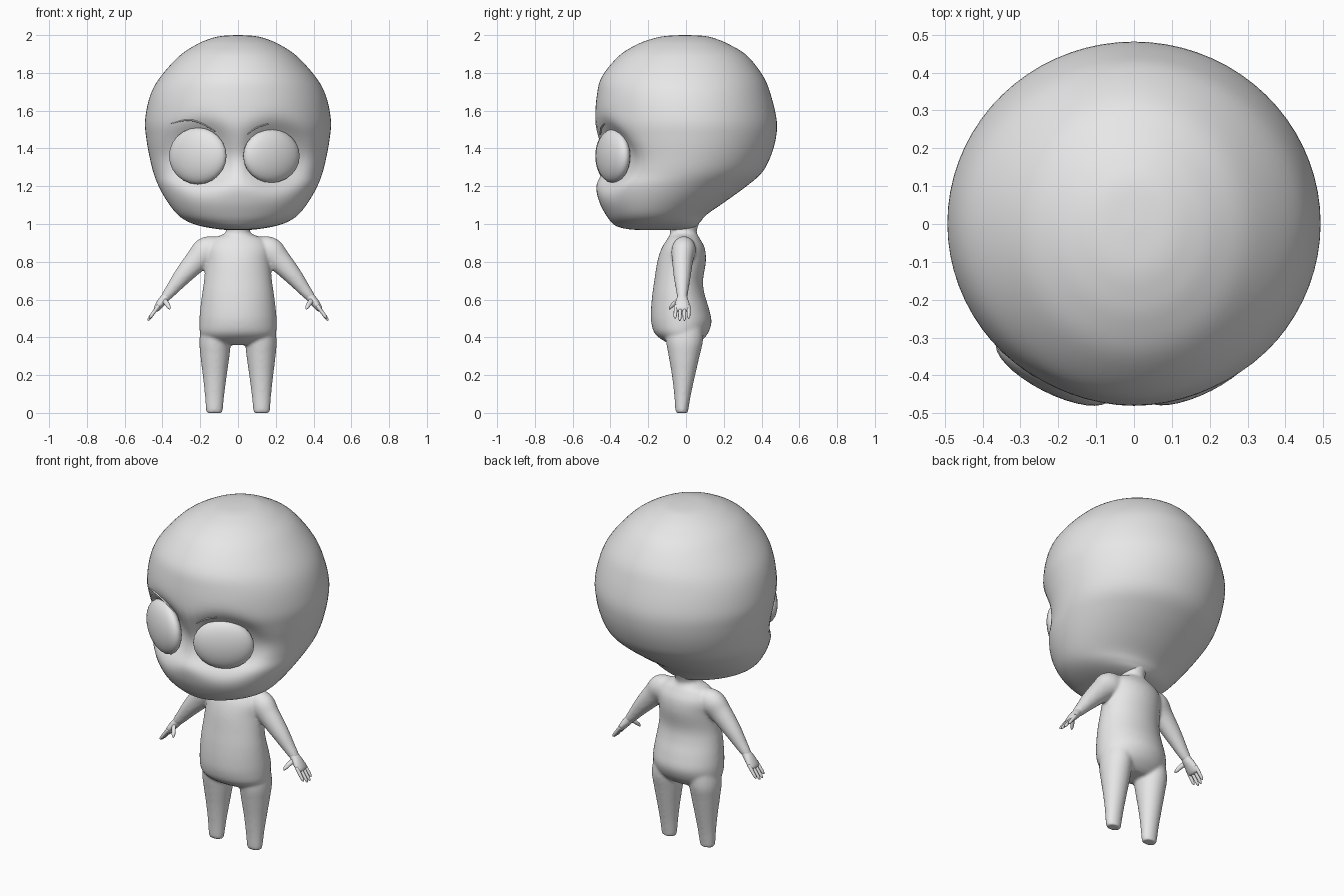
import bpy, bmesh, math
from mathutils import Vector, Matrix
from mathutils.bvhtree import BVHTree

cube = bpy.data.objects.get("Cube")
if cube:
    bpy.data.objects.remove(cube)

# One plain colour for the whole figure
clay = bpy.data.materials.new("plain_grey")
clay.use_nodes = True
GREY = (0.8, 0.8, 0.8, 1)
clay.diffuse_color = GREY
clay.node_tree.nodes["Principled BSDF"].inputs["Base Color"].default_value = GREY


def spline(points, steps):
    """Smooth rows of numbers with a Catmull-Rom curve."""
    rows = [Vector(p) for p in points]
    rows = [rows[0]] + rows + [rows[-1]]
    out = []
    for a, b, c, d in zip(rows, rows[1:], rows[2:], rows[3:]):
        for i in range(steps):
            t = i / steps
            out.append(b + (c - a) * (t / 2) + (a * 2 - b * 5 + c * 4 - d) * (t * t / 2)
                       + (b * 3 - a - c * 3 + d) * (t ** 3 / 2))
    return out + [rows[-1]]


def sweep(bm, points, sides=24, steps=5, level=False):
    """Oval rings along a path; each point is x, y, z, radius across, radius in y."""
    rows = spline(points, steps)
    rings = []
    for i, row in enumerate(rows):
        run = rows[min(i + 1, len(rows) - 1)] - rows[max(i - 1, 0)]
        axis = Vector((0, 0, 1)) if level else Vector((run[0], 0, run[2])).normalized()
        across = Vector((0, 1, 0)).cross(axis)
        ring = []
        for k in range(sides):
            a = math.tau * k / sides
            ring.append(bm.verts.new(Vector(row[:3]) + across * math.cos(a) * max(row[3], 0.002)
                                     + Vector((0, math.sin(a) * max(row[4], 0.002), 0))))
        rings.append(ring)
    faces = [bm.faces.new((p[k - 1], p[k], q[k], q[k - 1]))
             for p, q in zip(rings, rings[1:]) for k in range(sides)]
    faces += [bm.faces.new(rings[0]), bm.faces.new(rings[-1])]
    bmesh.ops.recalc_face_normals(bm, faces=faces)


def stack(sections, x=0):
    """Turn (height, half width, front, back) into sweep points."""
    return [(x, (f + b) / 2, z, w, (b - f) / 2) for z, w, f, b in sections]


def finish(bm, name):
    mesh = bpy.data.meshes.new(name)
    bm.to_mesh(mesh)
    bm.free()
    mesh.materials.append(clay)
    mesh.shade_smooth()
    ob = bpy.data.objects.new(name, mesh)
    bpy.context.collection.objects.link(ob)
    return ob


# Head: big skull, narrow jaw, shallow eye sockets
bm = bmesh.new()
sweep(bm, stack([
    (2, .01, -.02, .01), (1.995, .09, -.11, .1), (1.98, .15, -.18, .16),
    (1.95, .22, -.26, .23), (1.89, .31, -.355, .325), (1.78, .41, -.445, .41),
    (1.68, .465, -.472, .45), (1.55, .492, -.48, .48), (1.45, .485, -.465, .475),
    (1.35, .467, -.445, .445), (1.27, .447, -.45, .4), (1.2, .42, -.475, .32),
    (1.12, .375, -.46, .21), (1.05, .32, -.425, .11), (1.01, .26, -.395, .075),
    (.985, .18, -.36, .05), (.97, .08, -.28, 0), (.967, .01, -.15, -.13)]),
    sides=72, level=True)
for v in bm.verts:
    if v.co.y < -.1:
        r = math.hypot(abs(v.co.x) - .2, v.co.z - 1.36) / .17
        v.co.y += .07 * math.exp(-r ** 4)
surface = BVHTree.FromBMesh(bm)
finish(bm, "head")

# Eyes: flattened balls turned outward
for name, x, z, w, h, side in (("right_eye", -.213, 1.36, .168, .15, -1),
                               ("left_eye", .177, 1.36, .165, .142, 1)):
    bm = bmesh.new()
    turn = Matrix.Rotation(side * math.radians(27), 4, "Z")
    place = Matrix.Translation((x, -.387, z)) @ turn @ Matrix.Diagonal((w, .06, h, 1))
    bmesh.ops.create_uvsphere(bm, u_segments=24, v_segments=16, radius=1,
                              matrix=place @ Matrix.Rotation(math.pi / 2, 4, "X"))
    finish(bm, name)

# Brows: thin strands lying on the forehead
for name, path in (("right_brow", ((-.36, 1.53), (-.27, 1.55), (-.2, 1.535), (-.12, 1.49))),
                   ("left_brow", ((.05, 1.475), (.1, 1.51), (.16, 1.53)))):
    bm = bmesh.new()
    points = []
    for i, (x, z) in enumerate(path):
        hit = surface.ray_cast(Vector((x, -1, z)), Vector((0, 1, 0)))[0]
        thick = .004 if 0 < i < len(path) - 1 else .002
        points.append((x, hit.y - .002, z, thick, thick + .002))
    sweep(bm, points, sides=8)
    finish(bm, name)

# Body: neck, trunk, legs and arms fused into one skin
bm = bmesh.new()
sweep(bm, stack([
    (1.03, .08, -.1, .08), (.97, .062, -.085, .058), (.945, .08, -.085, .06),
    (.92, .14, -.1, .075), (.87, .172, -.13, .1), (.8, .172, -.152, .105),
    (.7, .18, -.168, .09), (.63, .19, -.178, .098), (.55, .2, -.185, .122),
    (.48, .205, -.184, .135), (.42, .2, -.165, .115), (.38, .17, -.115, .08),
    (.36, .11, -.07, .05)]), sides=48, level=True)
for s in (-1, 1):
    sweep(bm, [(s * x, y, z, w, d) for x, y, z, w, d in (
        (.11, -.01, .46, .085, .1), (.121, -.008, .38, .084, .098),
        (.122, -.01, .3, .077, .082), (.123, -.013, .2, .064, .062),
        (.124, -.018, .1, .052, .045), (.125, -.022, .02, .045, .035),
        (.125, -.022, 0, .041, .032))], level=True)
    sweep(bm, [(s * x, y, z, w, d) for x, y, z, w, d in (
        (.08, -.01, .88, .05, .05), (.16, -.012, .86, .075, .065),
        (.215, -.018, .81, .064, .056), (.29, -.02, .728, .049, .046),
        (.345, -.02, .66, .036, .035), (.378, -.02, .62, .028, .028),
        (.395, -.02, .6, .02, .024))])
body = finish(bm, "body")
skin = body.modifiers.new("fuse", "REMESH")
skin.mode = "VOXEL"
skin.voxel_size = .008
skin.use_smooth_shade = True
blend = body.modifiers.new("blend", "SMOOTH")
blend.factor = .5
blend.iterations = 8

# Hands: palm, thumb and four fingers each
for name, s in (("right_hand", -1), ("left_hand", 1)):
    bm = bmesh.new()

    def limb(points, sides=12):
        sweep(bm, [(s * p[0], *p[1:]) for p in points], sides=sides, steps=4)

    limb([(.365, -.02, .635, .02, .024), (.385, -.02, .61, .024, .028),
          (.41, -.02, .58, .022, .038), (.432, -.02, .55, .016, .04),
          (.44, -.02, .54, .006, .03)], 20)
    limb([(.395, -.035, .6, .014, .014), (.378, -.062, .58, .013, .013),
          (.366, -.08, .56, .01, .01), (.361, -.087, .548, .003, .003)])
    for y, reach in ((-.053, .85), (-.03, 1), (-.008, 1), (.013, .85)):
        limb([(.42 + .058 * t * reach, y * (1 + .1 * t), .568 - .08 * t * reach, r, r)
              for t, r in ((0, .01), (.5, .0095), (.85, .008), (1, .003))])
    finish(bm, name)
